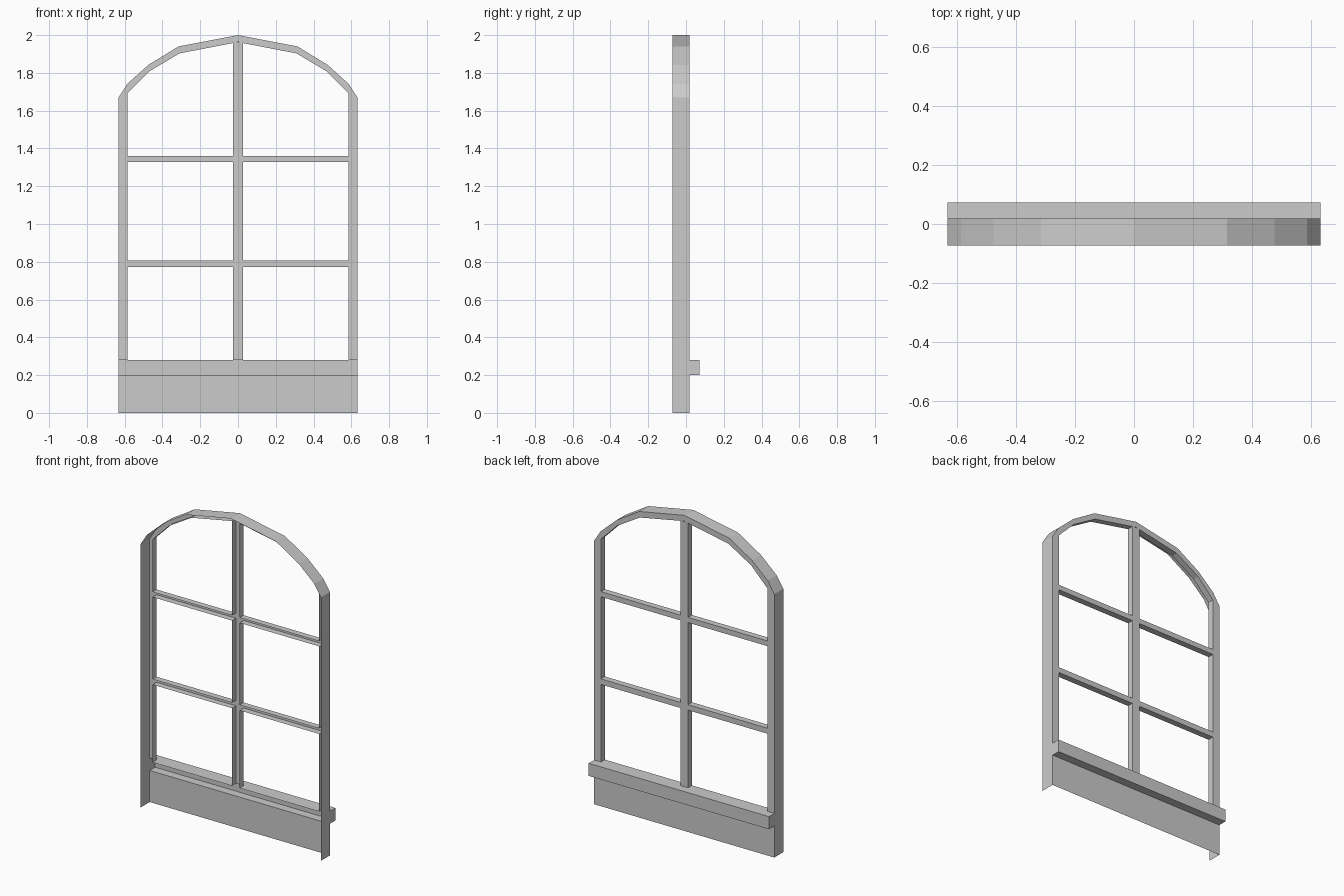
import bpy, bmesh
from mathutils import Vector

if "Cube" in bpy.data.objects:
    bpy.data.objects.remove(bpy.data.objects["Cube"])

FRONT, FACE, BACK, REVEAL = -0.072, 0.018, 0.072, -0.022
W, JAMB, MULL = 0.632, 0.584, 0.027
SILL_B, SILL_T = 0.20, 0.28
MUNTINS = [(0.772, 0.807), (1.327, 1.36)]


def ribbon(name, a, b, out, closed=False):
    """Open sheet of quads between two 3D polylines, mirrored across x."""
    bm = bmesh.new()
    va = [bm.verts.new(p) for p in a]
    vb = [bm.verts.new(p) for p in b]
    n = len(va)
    for i in range(n if closed else n - 1):
        j = (i + 1) % n
        bm.faces.new((va[i], va[j], vb[j], vb[i]))
    bm.normal_update()
    bm.faces.ensure_lookup_table()
    if bm.faces[0].normal.dot(Vector(out)) < 0:
        bmesh.ops.reverse_faces(bm, faces=bm.faces[:])
    me = bpy.data.meshes.new(name)
    bm.to_mesh(me)
    bm.free()
    ob = bpy.data.objects.new(name, me)
    bpy.context.collection.objects.link(ob)
    mod = ob.modifiers.new("mirror", 'MIRROR')
    mod.use_axis[0] = True
    mod.merge_threshold = 0.0005
    return ob


def at(y, pts):
    return [(x, y, z) for x, z in pts]


def panel(name, x0, x1, z0, z1):
    ribbon(name, at(FACE, [(x0, z0), (x0, z1)]), at(FACE, [(x1, z0), (x1, z1)]), (0, 1, 0))


# Arch profiles, right half
outer = [(W, 1.67), (0.586, 1.742), (0.475, 1.842), (0.315, 1.94), (0, 2.0)]
inner = [(JAMB, 1.66), (JAMB, 1.692), (0.47, 1.808), (0.31, 1.903), (0, 1.963)]
inner_end = (MULL, 1.958)

# Thin outer lining and flat frame face
ribbon("outer_lining", at(FRONT, [(W, 0)] + outer), at(FACE, [(W, 0)] + outer), (1, 0, 0))
ribbon("frame_face", at(FACE, [(W, SILL_T)] + outer), at(FACE, [(JAMB, SILL_T)] + inner), (0, 1, 0))

# Mullion and muntin faces
panel("mullion_face", 0, MULL, SILL_T, 1.96)
for i, (lo, hi) in enumerate(MUNTINS):
    panel(f"muntin_face_{i}", MULL, JAMB, lo, hi)

# Pane openings, each lined by a shallow reveal
bottoms = [SILL_T] + [hi for lo, hi in MUNTINS]
tops = [lo for lo, hi in MUNTINS]
for i, z0 in enumerate(bottoms):
    if i < len(tops):
        upper = [(JAMB, tops[i]), (MULL, tops[i])]
    else:
        upper = inner[1:-1] + [inner_end]
    loop = [(MULL, z0), (JAMB, z0)] + upper
    ribbon(f"pane_reveal_{i}", at(REVEAL, loop), at(FACE, loop), (0, 0, 1), closed=True)

# Lower apron panel
panel("apron", 0, W, 0, SILL_B)

# Hollow sill, open at the front, with end caps
section = [(FACE, SILL_B), (BACK, SILL_B), (BACK, SILL_T), (FACE, SILL_T)]
ribbon("sill", [(0, y, z) for y, z in section], [(W, y, z) for y, z in section], (0, 0, -1))
ribbon("sill_end", [(W, FACE, SILL_B), (W, FACE, SILL_T)],
       [(W, BACK, SILL_B), (W, BACK, SILL_T)], (1, 0, 0))
